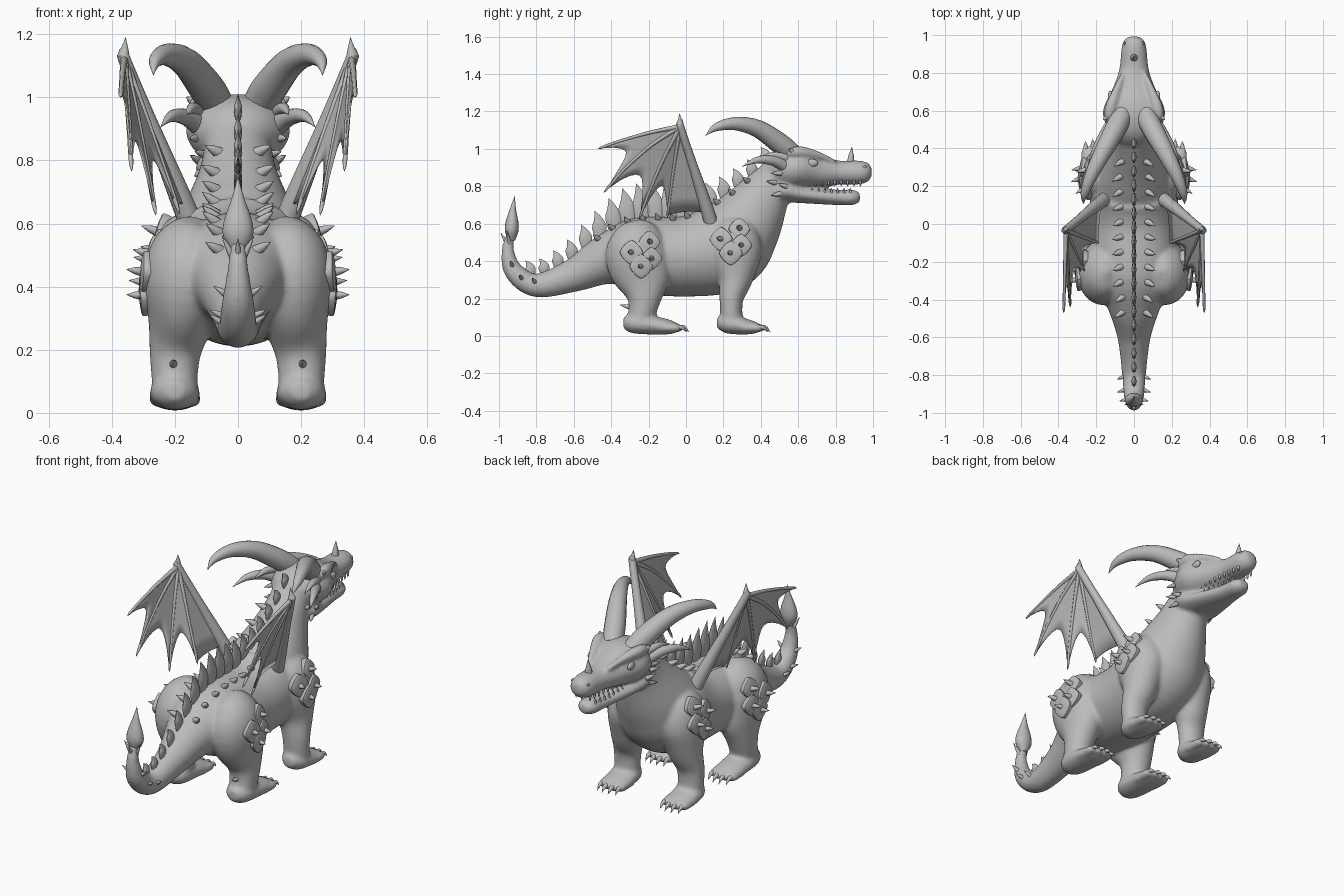
import bpy, bmesh, math
from mathutils import Vector
from mathutils.bvhtree import BVHTree

cube = bpy.data.objects.get("Cube")
if cube:
    bpy.data.objects.remove(cube)

GREY = (0.5, 0.5, 0.5, 1.0)
grey = bpy.data.materials.new("plain_grey")
grey.use_nodes = True
grey.diffuse_color = GREY
grey.node_tree.nodes["Principled BSDF"].inputs["Base Color"].default_value = GREY


def catmull(a, b, c, d, t):
    return [0.5 * (2 * q + (r - p) * t + (2 * p - 5 * q + 4 * r - s) * t * t
                   + (3 * q - p - 3 * r + s) * t ** 3) for p, q, r, s in zip(a, b, c, d)]


def loft(bm, sections, mirror=True, sides=16, steps=4, power=2.0):
    """Smooth tube through sections (x, y, z, side radius, other radius)."""
    keys = [list(s) + [s[3]] * (5 - len(s)) for s in sections]
    keys = [keys[0]] + keys + [keys[-1]]
    rows = [catmull(*keys[i:i + 4], k / steps)
            for i in range(len(keys) - 3) for k in range(steps)] + [keys[-1]]
    pts = [Vector(r[:3]) for r in rows]
    axis = (pts[-1] - pts[0]).normalized()
    hint = Vector((0, 1, 0)) if abs(axis.x) > 0.8 else Vector((1, 0, 0))
    for sign in (1, -1) if mirror else (1,):
        rings = []
        for i, r in enumerate(rows):
            t = (pts[min(i + 1, len(pts) - 1)] - pts[max(i - 1, 0)]).normalized()
            side = (hint - t * hint.dot(t)).normalized()
            up = t.cross(side)
            ring = []
            for k in range(sides):
                a = math.tau * k / sides
                c, s = math.cos(a), math.sin(a)
                f = (abs(c) ** power + abs(s) ** power) ** (-1 / power)
                p = pts[i] + (side * c * max(r[3], 0.0008) + up * s * max(r[4], 0.0008)) * f
                ring.append(bm.verts.new((p.x * sign, p.y, p.z)))
            rings.append(ring)
        for lo, hi in zip(rings, rings[1:]):
            for k in range(sides):
                j = (k + 1) % sides
                bm.faces.new((lo[k], lo[j], hi[j], hi[k]))
        bm.faces.new(rings[0])
        bm.faces.new(rings[-1])


def spike(bm, base, direction, length, radius, mirror=True):
    """Cone rising from a surface point."""
    b, d = Vector(base), Vector(direction).normalized()
    mid = b + d * length * 0.5
    tip = b + d * length
    loft(bm, [(*(b - d * 0.01), radius), (*mid, radius * 0.62), (*tip, 0)], mirror, 8, 2)


def finish(bm, name, angle=50):
    bmesh.ops.recalc_face_normals(bm, faces=bm.faces)
    mesh = bpy.data.meshes.new(name)
    bm.to_mesh(mesh)
    bm.free()
    obj = bpy.data.objects.new(name, mesh)
    bpy.context.collection.objects.link(obj)
    mesh.materials.append(grey)
    bpy.ops.object.select_all(action="DESELECT")
    obj.select_set(True)
    bpy.context.view_layer.objects.active = obj
    bpy.ops.object.shade_smooth_by_angle(angle=math.radians(angle))
    return obj


# Body: tail, trunk, neck, chest, head and legs blended into one skin
bm = bmesh.new()
loft(bm, [(0, -.93, .56, .022), (0, -.953, .46, .033), (0, -.92, .345, .052), (0, -.8, .27, .063),
          (0, -.6, .325, .088, .09), (0, -.43, .405, .145, .135), (0, -.27, .43, .225, .2),
          (0, 0, .425, .225, .215), (0, .2, .475, .235, .24), (0, .31, .59, .195, .205),
          (0, .42, .755, .125, .14), (0, .5, .88, .1, .09)], mirror=False, sides=48, steps=6)
loft(bm, [(0, .1, .44, .17, .18), (0, .26, .455, .225, .19), (0, .35, .47, .18, .15),
          (0, .395, .49, .1, .08), (0, .405, .49, .03, .03)], mirror=False, sides=48)
loft(bm, [(0, .43, .87, .08, .06), (0, .5, .885, .138, .105), (0, .6, .895, .165, .115),
          (0, .72, .878, .112, .088), (0, .82, .873, .078, .064), (0, .92, .874, .068, .064),
          (0, .97, .877, .055, .052), (0, .993, .878, .025, .025)], mirror=False, sides=40)
loft(bm, [(0, .44, .79, .08, .06), (0, .52, .78, .135, .065), (0, .62, .757, .113, .047),
          (0, .8, .741, .068, .041), (0, .89, .741, .057, .042), (0, .93, .744, .03, .024)],
     mirror=False, sides=40)
loft(bm, [(.135, .54, .975, .02), (.125, .61, .985, .032), (.088, .72, .962, .02), (.06, .8, .932, .01)])
loft(bm, [(.13, -.25, .62, .01), (.14, -.25, .59, .07, .09), (.155, -.255, .52, .12, .145),
          (.166, -.26, .42, .134, .17), (.183, -.23, .29, .103, .145), (.2, -.225, .18, .08, .085),
          (.2, -.25, .06, .07, .07)], sides=32)
loft(bm, [(.115, .25, .65, .01), (.125, .25, .61, .07, .09), (.145, .255, .54, .115, .135),
          (.162, .26, .43, .117, .145), (.18, .262, .3, .094, .095), (.2, .242, .19, .077, .063),
          (.2, .245, .06, .07, .06)], sides=32)
FEET = ((-.335, 0), (.165, .435))
for heel, toe in FEET:
    loft(bm, [(.2, heel, .07, .03), (.2, heel + .055, .068, .074, .055),
              (.2, toe - .13, .052, .08, .045), (.2, toe - .06, .043, .07, .032)], sides=24)
    for i in range(4):
        x = .142 + i * .038
        y = toe - .035 - abs(i - 1.5) * .012
        loft(bm, [(x, y - .09, .045, .024), (x, y, .042, .024), (x, y + .025, .034, .012)])
body = finish(bm, "body")
remesh = body.modifiers.new("blend", "REMESH")
remesh.mode, remesh.voxel_size, remesh.use_smooth_shade = "VOXEL", 0.009, True
relax = body.modifiers.new("relax", "SMOOTH")
relax.factor, relax.iterations = 0.5, 14
skin = BVHTree.FromObject(body, bpy.context.evaluated_depsgraph_get())


def on_top(x, y):
    return skin.ray_cast(Vector((x, y, 2)), Vector((0, 0, -1)))[:2]


def on_side(y, z):
    return skin.ray_cast(Vector((1, y, z)), Vector((-1, 0, 0)))[:2]


# Claws on every toe
bm = bmesh.new()
for heel, toe in FEET:
    for i in range(4):
        x = .142 + i * .038
        y = toe - .02 - abs(i - 1.5) * .012
        loft(bm, [(x, y - .015, .042, .014), (x, y + .015, .045, .011), (x, y + .042, .02, 0)], sides=8)
finish(bm, "claws")

# Heel spurs
bm = bmesh.new()
spike(bm, (.205, -.305, .155), (0, -1, .25), .05, .014)
finish(bm, "heel_spurs")

# Large swept horns and the smaller cheek horns
bm = bmesh.new()
loft(bm, [(.06, .58, .96, .055), (.1, .5, 1.03, .056), (.165, .38, 1.11, .047), (.225, .26, 1.135, .035),
          (.262, .16, 1.115, .021), (.268, .105, 1.07, 0)])
finish(bm, "large_horns")
bm = bmesh.new()
loft(bm, [(.11, .54, .9, .034), (.16, .47, .935, .027), (.21, .38, .94, .018), (.245, .3, .905, 0)])
loft(bm, [(.12, .54, .95, .022), (.145, .46, .965, .018), (.16, .37, .945, 0)])
finish(bm, "cheek_horns")

# Face spikes, nose horn and brow points
bm = bmesh.new()
spike(bm, (0, .88, .925), (0, .08, 1), .085, .022, mirror=False)
for y, z in ((.5, .87), (.47, .82), (.53, .8), (.5, .76)):
    hit, normal = on_side(y, z)
    spike(bm, hit, normal * .7 + Vector((0, -1, .1)), .05, .015)
spike(bm, (.14, .57, .985), (.6, -.5, .4), .035, .018)
finish(bm, "face_spikes")

# Eyes and nostrils
for name, y, z, size in (("eyes", .675, .925, .026), ("nostrils", .955, .905, .01)):
    bm = bmesh.new()
    hit, normal = on_side(y, z)
    for sign in (1, -1):
        ball = bmesh.ops.create_uvsphere(bm, u_segments=16, v_segments=10, radius=size)["verts"]
        bmesh.ops.scale(bm, verts=ball, vec=(.5, 1.2, .8))
        bmesh.ops.translate(bm, verts=ball, vec=(hit.x * sign, hit.y, hit.z))
    finish(bm, name)

# Small teeth along both jaws
bm = bmesh.new()
for i in range(9):
    y = .66 + i * .034
    x = .08 - i * .0045
    spike(bm, (x, y, .82), (0, 0, -1), .022, .008)
    if i < 7:
        spike(bm, (x - .01, y + .015, .774), (0, 0, 1), .018, .007)
finish(bm, "teeth")

# Row of leaf-shaped blades down the spine
bm = bmesh.new()
for i in range(18):
    y = .43 - i * .074
    hit, _ = on_top(0, y)
    h = .06 + .125 * math.exp(-((y + .18) / .35) ** 2)
    w = .019 + h * .16
    loft(bm, [(0, y, hit.z - .02, .008, w * .7), (0, y - .005, hit.z + h * .3, .013, w),
              (0, y - .012, hit.z + h * .65, .008, w * .6), (0, y - .03, hit.z + h, 0)],
         mirror=False, sides=8, steps=3)
finish(bm, "spine_blades")

# Leaf blade at the tail tip, with thorns at its base
bm = bmesh.new()
loft(bm, [(0, -.932, .51, .02, .018), (0, -.932, .56, .047, .036), (0, -.93, .61, .044, .034),
          (0, -.925, .68, .02, .016), (0, -.915, .75, 0)], mirror=False)
spike(bm, (.02, -.945, .5), (.5, -.2, 1), .07, .012)
spike(bm, (0, -.96, .5), (0, -.6, 1), .06, .012, mirror=False)
for y, z in ((-.93, .38), (-.88, .31), (-.81, .29)):
    hit, normal = on_side(y, z)
    spike(bm, hit, normal + Vector((0, -.3, .4)), .04, .012)
finish(bm, "tail_tip")

# Rows of thorns on either side of the spine
bm = bmesh.new()
for i in range(11):
    y = .33 - i * .08
    hit, normal = on_top(.075 if 0 < i < 9 else .065, y)
    spike(bm, hit, normal * .7 + Vector((.7, -.3, .1)), .052, .019)
finish(bm, "back_thorns")

# Clusters of overlapping armour scales with thorns on shoulders and hips
bm = bmesh.new()
thorns = bmesh.new()
for cy, cz in ((.25, .505), (-.23, .435)):
    for n, (dy, dz) in enumerate(((.035, .068), (-.062, .012), (.045, -.02), (-.01, -.062))):
        hit, normal = on_side(cy + dy, cz + dz)
        normal = (normal + Vector((1, 0, 0))).normalized()
        size = .058 + .005 * (n % 2)
        loft(bm, [(*(hit + normal * (d + n * .003)), size * r, size * r * 1.05)
                  for d, r in ((-.035, .9), (-.002, 1), (.007, .88), (.011, .4), (.013, 0))],
             sides=20, steps=2, power=1.35)
        spike(thorns, hit + normal * .01, normal + Vector((0, -.3, .1)), .052, .017)
finish(bm, "armour_scales")
finish(thorns, "scale_thorns")

# Wings: arm, nearly straight finger bones and deeply scalloped membrane
elbow, root = Vector((.36, -.03, 1.12)), Vector((.165, .125, .64))
tips = [Vector(t) for t in ((.372, -.47, 1.0), (.337, -.44, .765), (.26, -.25, .625), (.185, -.1, .63))] + [root]
bows = (.012, .03, .02, .01, 0)


def finger(i, v):
    return elbow.lerp(tips[i], v) + Vector((.03, -.3, 1)) * bows[i] * 4 * v * (1 - v)


bm = bmesh.new()
loft(bm, [(.15, .135, .6, .037), (*root.lerp(elbow, .1), .035), (*root.lerp(elbow, .6), .024),
          (*elbow, .02), (*(elbow + Vector((0, 0, .02))), .016), (.356, -.035, 1.19, 0)])
for i in range(4):
    loft(bm, [(*finger(i, v), r) for v, r in ((0, .013), (.35, .01), (.7, .008), (.94, .007), (1, 0))],
         sides=8)
finish(bm, "wing_bones")
bm = bmesh.new()
for sign in (1, -1):
    for i in range(4):
        sag = .3 if i < 3 else .03
        grid = []
        for a in range(9):
            u = a / 8
            reach = .97 - sag * (4 * u * (1 - u)) ** .8
            line = [finger(i, b / 6 * reach).lerp(finger(i + 1, b / 6 * reach), u) for b in range(7)]
            grid.append([bm.verts.new((p.x * sign, p.y, p.z)) for p in line])
        for p, q in zip(grid, grid[1:]):
            for b in range(6):
                bm.faces.new((p[b], p[b + 1], q[b + 1], q[b]))
bmesh.ops.remove_doubles(bm, verts=bm.verts, dist=.0005)
membrane = finish(bm, "wing_membranes")
thick = membrane.modifiers.new("thickness", "SOLIDIFY")
thick.thickness, thick.offset = .006, 0
